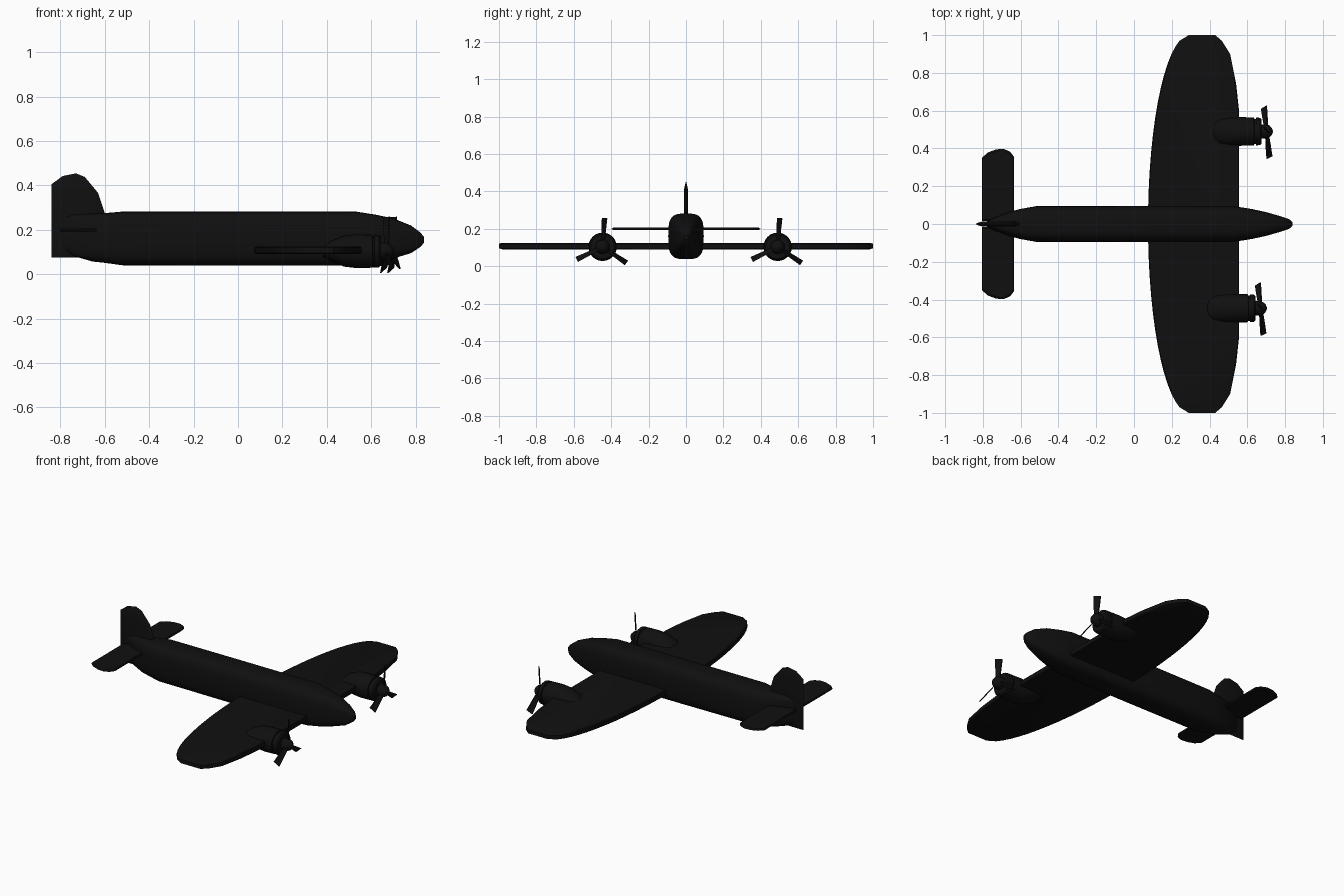
import bpy, bmesh
from math import cos, sin, pi, radians
from mathutils import Vector

if "Cube" in bpy.data.objects:
    bpy.data.objects.remove(bpy.data.objects["Cube"])

paint = bpy.data.materials.new("dark_paint")
paint.diffuse_color = (0.005, 0.005, 0.005, 1)
paint.use_nodes = True
paint.node_tree.nodes["Principled BSDF"].inputs["Base Color"].default_value = paint.diffuse_color


def finish(bm, name, smooth=35):
    bmesh.ops.recalc_face_normals(bm, faces=bm.faces)
    me = bpy.data.meshes.new(name)
    bm.to_mesh(me)
    bm.free()
    ob = bpy.data.objects.new(name, me)
    bpy.context.collection.objects.link(ob)
    me.materials.append(paint)
    bpy.ops.object.select_all(action='DESELECT')
    ob.select_set(True)
    bpy.context.view_layer.objects.active = ob
    bpy.ops.object.shade_smooth_by_angle(angle=radians(smooth))
    return ob


def skin(bm, rings):
    """Join rings of points into a closed skin."""
    vs = [[bm.verts.new(p) for p in r] for r in rings]
    n = len(vs[0])
    for a, b in zip(vs, vs[1:]):
        for i in range(n):
            bm.faces.new((a[i], a[(i + 1) % n], b[(i + 1) % n], b[i]))
    bm.faces.new(vs[0])
    bm.faces.new(vs[-1])


def loft(name, sections, origin=(0, 0, 0), power=2.0, n=24):
    """Sections along x: (x, z centre, half width, half height)."""
    def pw(v):
        return (1 if v >= 0 else -1) * abs(v) ** (2 / power)
    bm = bmesh.new()
    o = Vector(origin)
    skin(bm, [[o + Vector((x, ry * pw(cos(2 * pi * i / n)), zc + rz * pw(sin(2 * pi * i / n))))
               for i in range(n)] for x, zc, ry, rz in sections])
    return finish(bm, name)


def surface(name, outline, layers, centre, place):
    """Flat lifting surface: outline scaled per layer (offset, scale)."""
    bm = bmesh.new()
    cx, cy = centre
    skin(bm, [[place(cx + (u - cx) * s, cy + (v - cy) * s, h) for u, v in outline]
              for h, s in layers])
    return finish(bm, name, 30)


# Fuselage
loft("fuselage", [
    (-0.79, 0.185, 0.008, 0.07), (-0.735, 0.175, 0.036, 0.095), (-0.655, 0.165, 0.066, 0.108),
    (-0.60, 0.163, 0.080, 0.112), (-0.52, 0.161, 0.094, 0.121), (0.0, 0.16, 0.095, 0.122),
    (0.53, 0.16, 0.094, 0.122), (0.62, 0.16, 0.080, 0.108), (0.70, 0.161, 0.063, 0.090),
    (0.78, 0.157, 0.040, 0.062), (0.822, 0.155, 0.025, 0.032), (0.838, 0.155, 0.010, 0.013)],
    power=3.4, n=32)

# Wing, one outline running tip to tip
half = [(0.556, 0.0), (0.556, 0.60), (0.541, 0.74), (0.509, 0.90), (0.465, 0.97), (0.43, 1.0), (0.29, 1.0)]
half += [(0.295 - 0.221 * sin(radians(a)), cos(radians(a))) for a in range(14, 91, 6)]
wing = half + [(x, -y) for x, y in reversed(half[1:])]
surface("wing", wing, [(-0.017, 0.985), (-0.012, 1), (0.012, 1), (0.017, 0.985)],
        (0.33, 0), lambda x, y, h: (x, y, 0.108 + h))

# Tail fin with tapered edges
fin = [(-0.84, 0.075), (-0.84, 0.405), (-0.79, 0.442), (-0.73, 0.454), (-0.69, 0.438),
       (-0.63, 0.366), (-0.60, 0.275), (-0.60, 0.16), (-0.70, 0.075)]
surface("tail_fin", fin, [(-0.012, 0.72), (-0.008, 0.86), (0, 1), (0.008, 0.86), (0.012, 0.72)],
        (-0.72, 0.25), lambda x, z, h: (x, h, z))

# Tailplanes, left and right
tail = [(-0.805, 0.015), (-0.805, 0.35), (-0.775, 0.378), (-0.73, 0.395), (-0.69, 0.398),
        (-0.655, 0.382), (-0.635, 0.355), (-0.635, 0.015)]
for side, s in (("left", 1), ("right", -1)):
    surface(side + "_tailplane", tail, [(-0.007, 0.95), (0, 1), (0.007, 0.95)],
            (-0.72, 0.2), lambda x, y, h: (x, y * s, 0.2 + h))

# Engines with spinner and three-bladed propeller
for side, ox, oy in (("left", 0.0, 0.49), ("right", -0.032, -0.446)):
    o = (ox, oy, 0.104)
    loft(side + "_nacelle", [
        (0.415, -0.005, 0.055, 0.022), (0.45, 0, 0.068, 0.045), (0.51, 0, 0.075, 0.070),
        (0.56, 0, 0.076, 0.076), (0.635, 0, 0.074, 0.074), (0.637, 0, 0.067, 0.067),
        (0.645, 0, 0.067, 0.067), (0.647, 0, 0.074, 0.074), (0.668, 0, 0.072, 0.072),
        (0.676, 0, 0.064, 0.064)], o)
    loft(side + "_spinner", [(0.67, 0, 0.038, 0.038), (0.70, 0, 0.038, 0.038), (0.718, 0, 0.031, 0.031),
                             (0.73, 0, 0.018, 0.018), (0.735, 0, 0.005, 0.005)], o, n=16)
    bm = bmesh.new()
    for a in (86, 206, 326):
        rad = Vector((-0.11 * cos(radians(a)), cos(radians(a)), sin(radians(a))))
        tan = Vector((0, -sin(radians(a)), cos(radians(a))))
        hub = Vector(o) + Vector((0.702, 0, 0))
        rings = []
        for r, w, p in ((0.02, 0.009, 0.007), (0.09, 0.012, 0.011), (0.154, 0.015, 0.013)):
            c, edge, thick = hub + rad * r, tan * w + Vector((p, 0, 0)), Vector((0.003, 0, 0))
            rings.append([c - edge - thick, c + edge - thick, c + edge + thick, c - edge + thick])
        skin(bm, rings)
    finish(bm, side + "_propeller")
